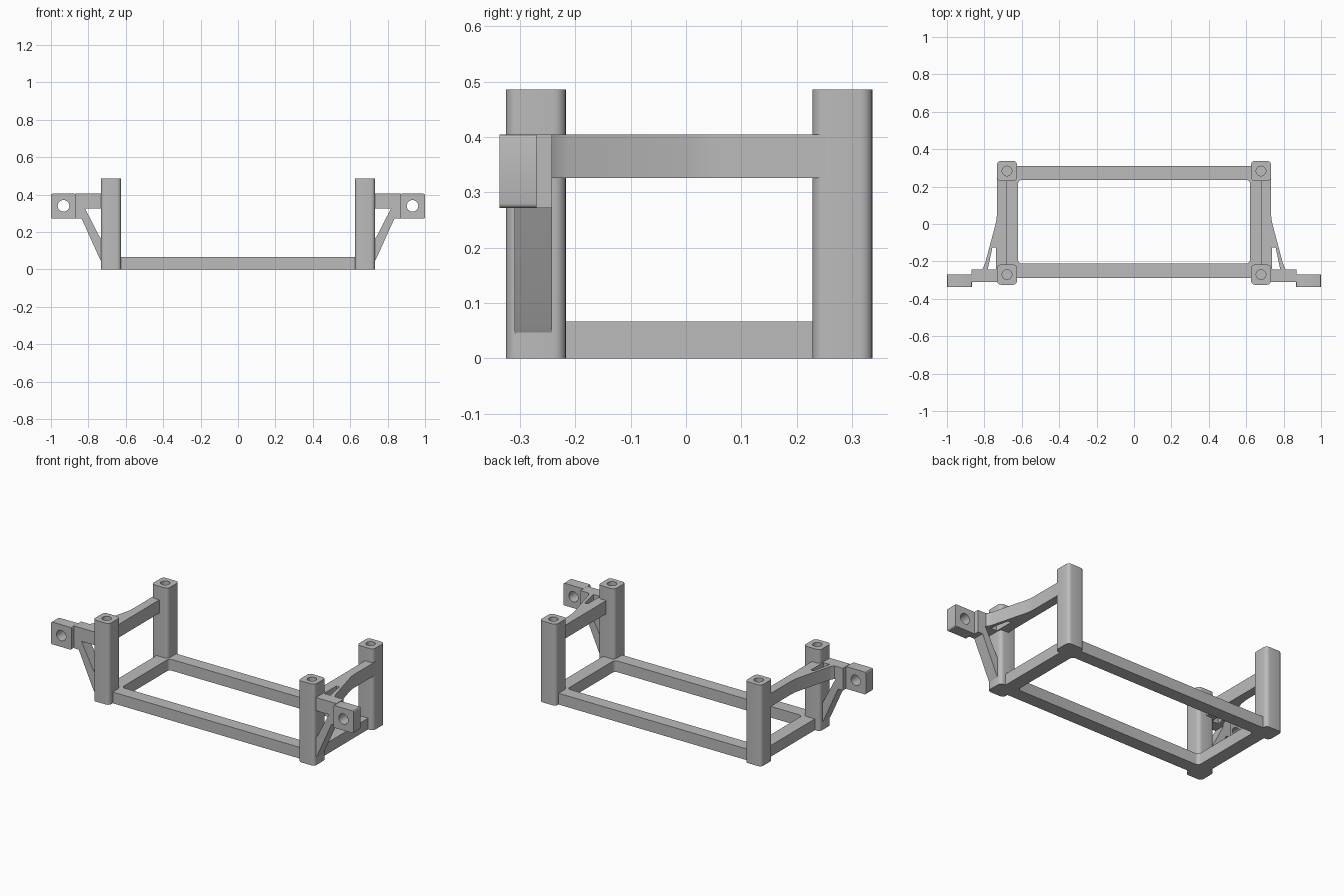
import bpy, bmesh, math
from mathutils import Vector

cube = bpy.data.objects.get("Cube")
if cube:
    bpy.data.objects.remove(cube, do_unlink=True)

grey = bpy.data.materials.new("plain grey")
grey.use_nodes = True
colour = (0.5, 0.5, 0.5, 1)
grey.diffuse_color = colour
grey.node_tree.nodes["Principled BSDF"].inputs["Base Color"].default_value = colour


def prism(name, outline, low, high, axis="z", radius=0, segments=5):
    """Extrude a 2D outline along an axis, rounding the edges along it."""
    def place(a, b, c):
        return (a, b, c) if axis == "z" else (a, c, b)
    bm = bmesh.new()
    face = bm.faces.new([bm.verts.new(place(a, b, low)) for a, b in outline])
    moved = bmesh.ops.extrude_face_region(bm, geom=[face], use_keep_orig=True)
    verts = [g for g in moved["geom"] if isinstance(g, bmesh.types.BMVert)]
    bmesh.ops.translate(bm, verts=verts, vec=Vector(place(0, 0, high - low)))
    if radius:
        k = "xyz".index(axis)
        along = [e for e in bm.edges if abs(e.verts[0].co[k] - e.verts[1].co[k]) > 1e-5]
        bmesh.ops.bevel(bm, geom=along, offset=radius, segments=segments,
                        profile=0.5, affect="EDGES")
    bmesh.ops.recalc_face_normals(bm, faces=bm.faces)
    mesh = bpy.data.meshes.new(name)
    bm.to_mesh(mesh)
    bm.free()
    mesh.materials.append(grey)
    obj = bpy.data.objects.new(name, mesh)
    bpy.context.collection.objects.link(obj)
    return obj


def rect(x0, x1, y0, y1):
    return [(x0, y0), (x1, y0), (x1, y1), (x0, y1)]


def circle(x, y, r, n=32):
    return [(x + r * math.cos(math.tau * i / n), y + r * math.sin(math.tau * i / n))
            for i in range(n)]


def activate(obj):
    bpy.ops.object.select_all(action="DESELECT")
    obj.select_set(True)
    bpy.context.view_layer.objects.active = obj


def cut(obj, cutter):
    mod = obj.modifiers.new("cut", "BOOLEAN")
    mod.object, mod.operation, mod.solver = cutter, "DIFFERENCE", "EXACT"
    activate(obj)
    bpy.ops.object.modifier_apply(modifier=mod.name)
    bpy.data.objects.remove(cutter, do_unlink=True)


def finish(obj, mirrored=True):
    activate(obj)
    bpy.ops.object.shade_smooth_by_angle(angle=math.radians(30))
    if mirrored:
        obj.modifiers.new("mirror", "MIRROR").use_axis[0] = True


INNER, OUTER = 0.625, 0.733
BAR_LOW, BAR_HIGH = 0.326, 0.405

# Base frame: rectangular ring with a rounded opening
frame = prism("base_frame", rect(-0.7, 0.7, -0.29, 0.31), 0, 0.067)
cut(frame, prism("frame_cutter", rect(-0.62, 0.62, -0.212, 0.235), -0.1, 0.2, radius=0.02))
finish(frame, False)

# Corner posts with blind screw holes in the top
for name, y in (("front_post", -0.271), ("back_post", 0.283)):
    post = prism(name, rect(INNER, OUTER, y - 0.054, y + 0.054), 0, 0.486, radius=0.022)
    cut(post, prism("hole_cutter", circle(0.679, y, 0.026), 0.28, 0.6))
    finish(post)

# Upper side bars flaring out towards the arms, with a slot near the front
side_bar = prism("side_bar", [
    (0.68, 0.25), (OUTER, 0.25), (OUTER, 0.05), (0.735, 0.025), (0.74, 0),
    (0.796, -0.21), (0.805, -0.232), (0.815, -0.245), (0.815, -0.26),
    (0.72, -0.26), (0.72, -0.24), (0.68, -0.24)], BAR_LOW, BAR_HIGH)
cut(side_bar, prism("slot_cutter", [
    (0.738, -0.125), (0.757, -0.125), (0.782, -0.243), (0.738, -0.243)],
    0.2, 0.6, radius=0.004, segments=3))
finish(side_bar)

# Front arms with a diagonal strut running down to the post
arm = prism("arm_and_strut", [
    (0.72, BAR_HIGH), (0.868, BAR_HIGH), (0.868, 0.272), (0.836, 0.272),
    (0.742, 0.063), (0.732, 0.045), (0.72, 0.045), (0.72, 0.168),
    (0.735, 0.168), (0.742, 0.178), (0.818, BAR_LOW), (0.72, BAR_LOW)],
    -0.31, -0.242, axis="y")
finish(arm)

# Mounting blocks with a through hole
block = prism("mounting_block", rect(0.866, 1, 0.272, BAR_HIGH), -0.337, -0.27,
              axis="y", radius=0.008, segments=3)
cut(block, prism("bolt_cutter", circle(0.933, 0.34, 0.031), -0.5, 0, axis="y"))
finish(block)
